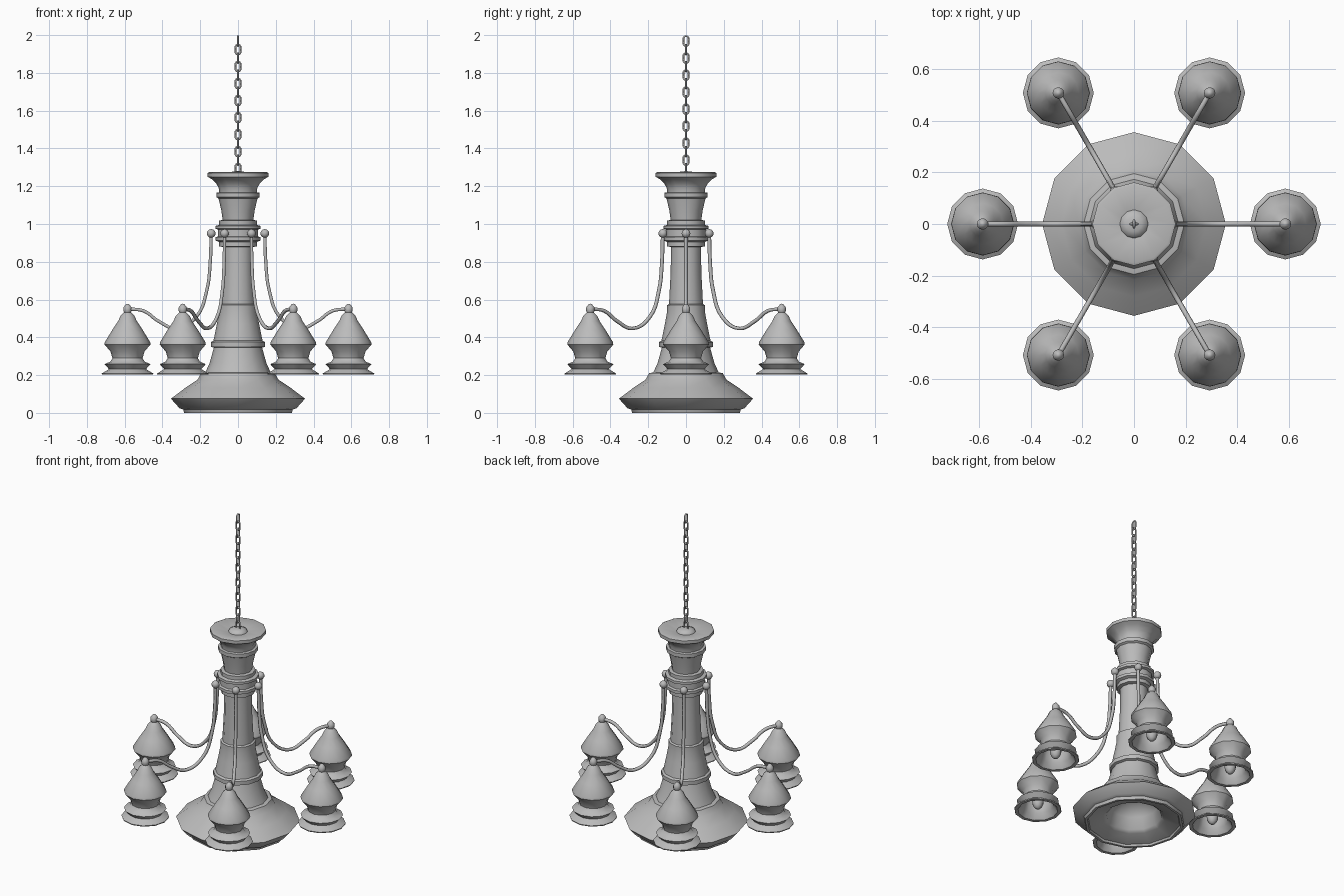
import bpy, bmesh, math
from mathutils import Vector, Matrix

if "Cube" in bpy.data.objects:
    bpy.data.objects.remove(bpy.data.objects["Cube"])

metal = bpy.data.materials.new("grey_metal")
metal.diffuse_color = (0.5, 0.5, 0.5, 1)
metal.use_nodes = True
metal.node_tree.nodes["Principled BSDF"].inputs["Base Color"].default_value = metal.diffuse_color


def add_object(name, data, matrix=None):
    ob = bpy.data.objects.new(name, data)
    bpy.context.collection.objects.link(ob)
    if not data.materials:
        data.materials.append(metal)
    if matrix is not None:
        ob.matrix_world = matrix
    return ob


def smooth_mesh(name, bm, angle=40):
    me = bpy.data.meshes.new(name)
    bmesh.ops.recalc_face_normals(bm, faces=bm.faces)
    bm.to_mesh(me)
    bm.free()
    me.shade_smooth()
    me.set_sharp_from_angle(angle=math.radians(angle))
    return me


def lathe(name, profile, sides=12):
    """Closed turned shape; the profile starts and ends on the axis."""
    bm = bmesh.new()
    rings = []
    for r, z in profile:
        if r == 0:
            rings.append([bm.verts.new((0, 0, z))] * sides)
        else:
            rings.append([bm.verts.new((r * math.cos(2 * math.pi * i / sides),
                                        r * math.sin(2 * math.pi * i / sides), z))
                          for i in range(sides)])
    for a, b in zip(rings, rings[1:]):
        for i in range(sides):
            j = (i + 1) % sides
            bm.faces.new(dict.fromkeys((a[i], a[j], b[j], b[i])))
    return smooth_mesh(name, bm)


def ball(name, radius, stretch=1):
    bm = bmesh.new()
    bmesh.ops.create_uvsphere(bm, u_segments=12, v_segments=8, radius=radius)
    bmesh.ops.scale(bm, vec=(1, 1, stretch), verts=bm.verts)
    return smooth_mesh(name, bm, 60)


# Wide hollow base bowl
add_object("base_bowl", lathe("base_bowl", [
    (0, 0.19), (0.09, 0.17), (0.14, 0.12), (0.16, 0.05), (0.18, 0.035),
    (0.265, 0.012), (0.27, 0.0), (0.285, 0.0), (0.29, 0.018), (0.31, 0.025),
    (0.355, 0.075), (0.28, 0.132), (0.215, 0.175), (0.195, 0.21), (0.17, 0.215),
    (0, 0.215)]))

# Tapered column with bands and collar
add_object("column", lathe("column", [
    (0, 0.205), (0.177, 0.205), (0.15, 0.265), (0.128, 0.345), (0.143, 0.35),
    (0.143, 0.375), (0.13, 0.382), (0.112, 0.47), (0.101, 0.53), (0.101, 0.57),
    (0.09, 0.576), (0.081, 0.75), (0.08, 0.878), (0.1, 0.882), (0.1, 0.905),
    (0.118, 0.912), (0.118, 0.93), (0.105, 0.935), (0.105, 0.97), (0.12, 0.975),
    (0.12, 0.99), (0.1, 0.995), (0.1, 1.018), (0.08, 1.022), (0, 1.022)]))

# Upper cup and dished canopy with a small central dome
add_object("canopy", lathe("canopy", [
    (0, 1.015), (0.08, 1.015), (0.088, 1.07), (0.103, 1.135), (0.115, 1.142),
    (0.115, 1.165), (0.1, 1.168), (0.102, 1.19), (0.115, 1.215), (0.14, 1.238),
    (0.161, 1.25), (0.161, 1.27), (0.15, 1.275), (0.055, 1.258), (0.05, 1.268),
    (0.03, 1.277), (0, 1.28)]))

# Shared data for the six lamps
shade = lathe("lamp_shade", [
    (0, 0.578), (0.008, 0.576), (0.022, 0.558), (0.022, 0.54), (0.018, 0.532),
    (0.036, 0.515), (0.05, 0.485), (0.08, 0.44), (0.12, 0.375), (0.122, 0.362),
    (0.09, 0.325), (0.08, 0.29), (0.09, 0.272), (0.122, 0.258), (0.098, 0.232),
    (0.137, 0.208), (0.135, 0.202), (0.115, 0.202), (0.09, 0.235), (0.075, 0.29),
    (0.1, 0.36), (0.04, 0.47), (0, 0.48)])
bulb = ball("lamp_bulb", 0.034, 1.6)
knob = ball("arm_knob", 0.023)

# Curved arm path in the radial plane
arm = bpy.data.curves.new("arm", 'CURVE')
arm.dimensions = '3D'
arm.bevel_depth = 0.01
arm.bevel_resolution = 1
arm.resolution_u = 5
path = [(0.142, 0.95), (0.147, 0.8), (0.165, 0.65), (0.22, 0.51), (0.325, 0.447),
        (0.42, 0.485), (0.5, 0.54), (0.585, 0.55)]
sp = arm.splines.new('BEZIER')
sp.bezier_points.add(len(path) - 1)
for p, (r, z) in zip(sp.bezier_points, path):
    p.co = (r, 0, z)
    p.handle_left_type = p.handle_right_type = 'AUTO'

for i in range(6):
    rot = Matrix.Rotation(math.radians(60 * i), 4, 'Z')
    at_lamp = rot @ Matrix.Translation((0.585, 0, 0))
    add_object(f"arm_{i}", arm, rot)
    add_object(f"arm_knob_{i}", knob, rot @ Matrix.Translation((0.142, 0, 0.95)))
    add_object(f"lamp_shade_{i}", shade, at_lamp)
    add_object(f"lamp_bulb_{i}", bulb, at_lamp @ Matrix.Translation((0, 0, 0.265)))

# Hanging chain of alternating oval links
link = bpy.data.curves.new("chain_link", 'CURVE')
link.dimensions = '3D'
link.bevel_depth = 0.005
link.bevel_resolution = 1
sp = link.splines.new('POLY')
sp.points.add(11)
for k, p in enumerate(sp.points):
    a = 2 * math.pi * (k + 0.5) / 12
    s = math.sin(a)
    p.co = (0.0135 * math.cos(a), 0, 0.0135 * s + math.copysign(0.0135, s), 1)
sp.use_cyclic_u = True
for k in range(16):
    turn = Matrix.Rotation(math.radians(90 * ((k + 1) % 2)), 4, 'Z')
    add_object(f"chain_link_{k}", link, Matrix.Translation((0, 0, 1.9685 - 0.045 * k)) @ turn)
